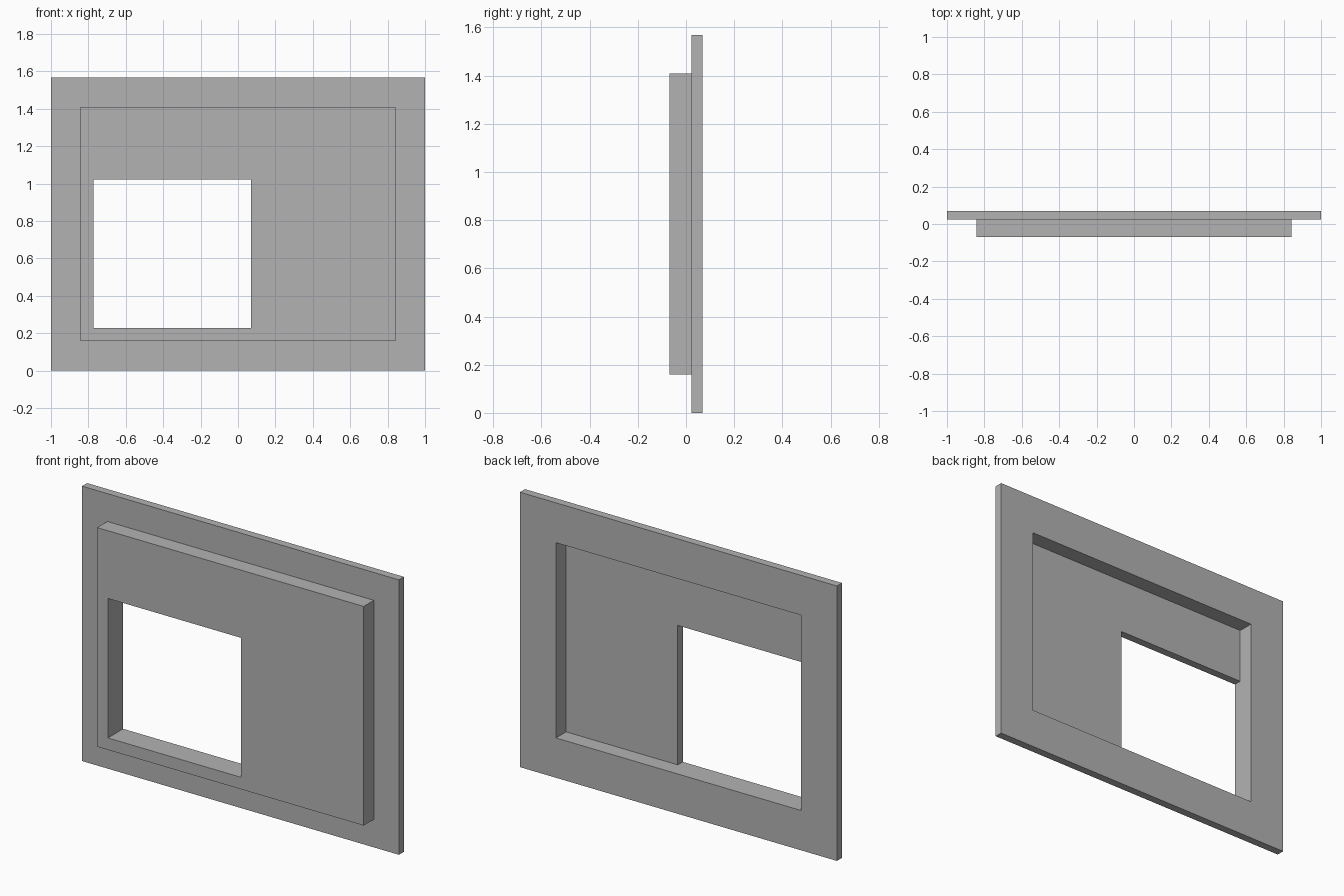
import bpy
from mathutils import Vector

if "Cube" in bpy.data.objects:
    bpy.data.objects.remove(bpy.data.objects["Cube"], do_unlink=True)

U = 1 / 22  # one sheet thickness

grey = bpy.data.materials.new("plain_grey")
grey.use_nodes = True
COLOUR = (0.45, 0.45, 0.45, 1)
grey.diffuse_color = COLOUR
grey.node_tree.nodes["Principled BSDF"].inputs["Base Color"].default_value = COLOUR


def box(name, low, high):
    """Box between two corners given in sheet thicknesses."""
    low, high = Vector(low) * U, Vector(high) * U
    bpy.ops.mesh.primitive_cube_add(size=1, location=(0, 0, 0))
    ob = bpy.context.object
    ob.name = name
    for v in ob.data.vertices:
        v.co = [a if c < 0 else b for c, a, b in zip(v.co, low, high)]
    ob.data.materials.append(grey)
    return ob


def combine(target, tool, operation):
    """Apply a boolean and discard the tool."""
    mod = target.modifiers.new(operation.title(), "BOOLEAN")
    mod.operation, mod.solver, mod.object = operation, "EXACT", tool
    bpy.context.view_layer.objects.active = target
    bpy.ops.object.modifier_apply(modifier=mod.name)
    bpy.data.objects.remove(tool, do_unlink=True)


# Wide flat flange at the back
panel = box("window_panel", (-22, 0.5, 0), (22, 1.5, 34.5))

# Raised block standing out of the front
combine(panel, box("raised_block", (-18.5, -1.5, 3.5), (18.5, 1, 31)), "UNION")

# Rear recess, leaving a thin front sheet
combine(panel, box("recess_cutter", (-17, -0.5, 5), (17, 3, 29.5)), "DIFFERENCE")

# Opening in the front sheet, flush with two walls of the recess
combine(panel, box("opening_cutter", (-17, -3, 5), (1.5, 0, 22.5)), "DIFFERENCE")
